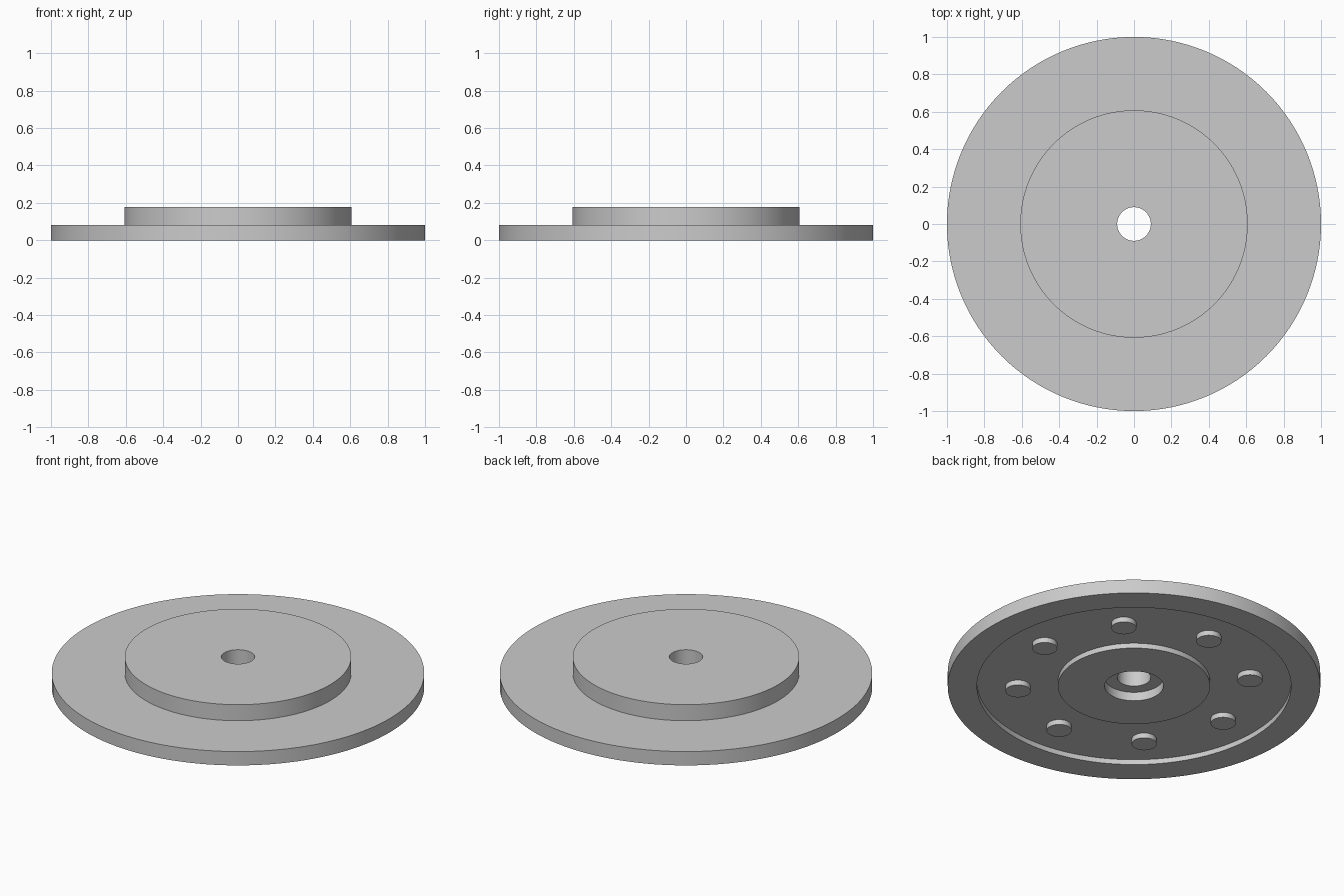
import bpy
import math

cube = bpy.data.objects.get("Cube")
if cube:
    bpy.data.objects.remove(cube, do_unlink=True)

SEGMENTS = 128
FLOOR = 0.03   # height of the recess floor on the underside

grey = bpy.data.materials.new("plain grey")
grey.use_nodes = True
grey.diffuse_color = (0.6, 0.6, 0.6, 1)
grey.node_tree.nodes["Principled BSDF"].inputs["Base Color"].default_value = (0.6, 0.6, 0.6, 1)


def finish(obj):
    obj.data.materials.append(grey)
    bpy.ops.object.select_all(action='DESELECT')
    obj.select_set(True)
    bpy.context.view_layer.objects.active = obj
    bpy.ops.object.shade_smooth_by_angle(angle=math.radians(30))


def lathe(name, profile):
    """Turn a closed (radius, height) outline around the z axis."""
    n = len(profile)
    verts, faces = [], []
    for s in range(SEGMENTS):
        a = math.tau * s / SEGMENTS
        verts += [(r * math.cos(a), r * math.sin(a), z) for r, z in profile]
        t = (s + 1) % SEGMENTS
        for i in range(n):
            j = (i + 1) % n
            faces.append((s * n + i, t * n + i, t * n + j, s * n + j))
    mesh = bpy.data.meshes.new(name)
    mesh.from_pydata(verts, [], faces)
    obj = bpy.data.objects.new(name, mesh)
    bpy.context.collection.objects.link(obj)
    finish(obj)


# Flanged disc: outer rim, raised plate, bore, counterbore, hub and recess
lathe("flanged_disc", [
    (1.0, 0), (1.0, 0.082), (0.608, 0.082), (0.608, 0.177),
    (0.09, 0.177), (0.09, 0.052), (0.158, 0.052), (0.158, 0),
    (0.408, 0), (0.408, FLOOR), (0.843, FLOOR), (0.843, 0),
])

# Ring of round pegs standing in the underside recess
for k in range(8):
    a = math.tau * k / 8
    bpy.ops.mesh.primitive_cylinder_add(
        vertices=48, radius=0.067, depth=FLOOR + 0.01,
        location=(0.625 * math.cos(a), 0.625 * math.sin(a), (FLOOR + 0.01) / 2))
    peg = bpy.context.object
    peg.name = f"peg_{k + 1}"
    finish(peg)
